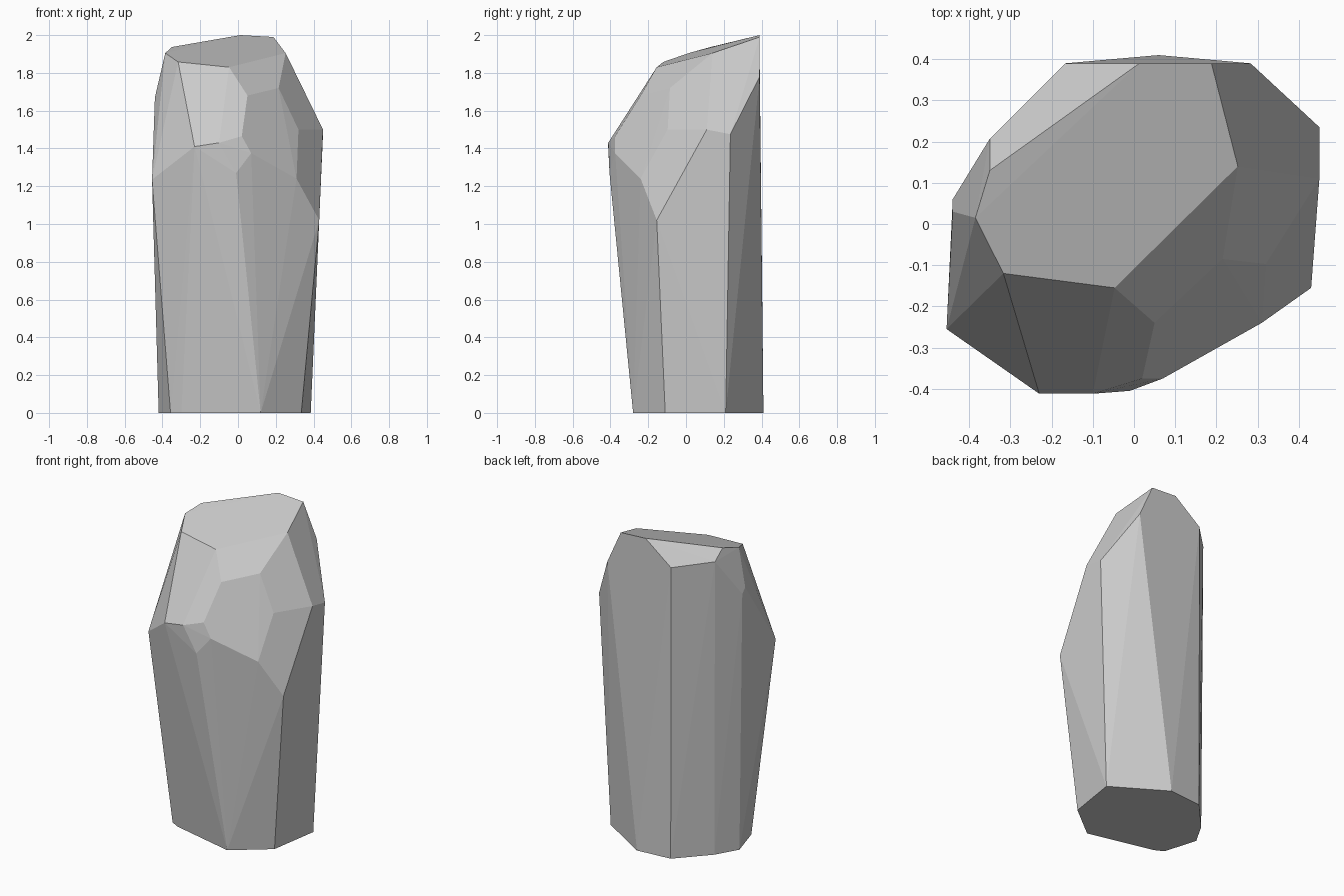
import bpy
import bmesh
import math

# Remove the default object if the scene has it
default_cube = bpy.data.objects.get("Cube")
if default_cube:
    bpy.data.objects.remove(default_cube, do_unlink=True)


def make_material(name, colour):
    """One plain flat colour for the viewport and for renders."""
    material = bpy.data.materials.new(name)
    material.use_nodes = True
    material.diffuse_color = colour
    shader = next(node for node in material.node_tree.nodes
                  if node.type == 'BSDF_PRINCIPLED')
    shader.inputs["Base Color"].default_value = colour
    shader.inputs["Roughness"].default_value = 0.9
    return material


def make_faceted_stone(name, corner_groups, material):
    """Wrap a convex shell round the corners and merge its flat facets."""
    mesh = bpy.data.meshes.new(name)
    bm = bmesh.new()
    for group in corner_groups:
        for corner in group:
            bm.verts.new(corner)

    hull = bmesh.ops.convex_hull(bm, input=bm.verts[:])
    leftovers = {item for key in ("geom_interior", "geom_unused")
                 for item in hull[key]
                 if isinstance(item, bmesh.types.BMVert)}
    bmesh.ops.delete(bm, geom=list(leftovers), context='VERTS')

    # Join the almost level triangles into broad facets
    bmesh.ops.dissolve_limit(bm, angle_limit=math.radians(2),
                             verts=bm.verts[:], edges=bm.edges[:])
    bmesh.ops.recalc_face_normals(bm, faces=bm.faces[:])
    for face in bm.faces:
        face.smooth = False
    bm.to_mesh(mesh)
    bm.free()

    stone = bpy.data.objects.new(name, mesh)
    mesh.materials.append(material)
    bpy.context.collection.objects.link(stone)
    return stone


# Foot of the stone, flat on the ground
foot = [(.12, -.28, 0), (.335, -.11, 0), (.385, .21, 0), (.06, .41, 0),
        (-.165, .39, 0), (-.34, .2, 0), (-.42, .06, 0), (-.357, -.15, 0),
        (-.3, -.18, 0)]

# Shoulder where the upright sides meet the chipped upper facets
shoulder = [(.43, -.155, 1.02), (.31, -.24, 1.24), (.07, -.375, 1.375),
            (-.01, -.405, 1.27), (-.1, -.412, 1.43), (-.23, -.412, 1.41),
            (-.455, -.255, 1.235), (-.44, .03, 1.67), (-.44, .06, 1.64),
            (.45, .235, 1.475), (.45, .11, 1.5)]

# Chipped facets between the shoulder and the crown
chips = [(.02, -.375, 1.465), (.05, -.24, 1.68), (.215, -.085, 1.72),
         (.32, -.097, 1.5), (.283, .39, 1.78), (-.167, .39, 1.86),
         (-.35, .207, 1.877)]

# Sloping crown facet
crown = [(-.385, .015, 1.905), (-.35, .13, 1.937), (.013, .39, 2),
         (.188, .39, 1.99), (.252, .14, 1.905), (-.047, -.155, 1.83),
         (-.317, -.12, 1.858)]

grey_stone = make_material("grey stone", (.6, .6, .6, 1))
make_faceted_stone("standing_stone", (foot, shoulder, chips, crown), grey_stone)
